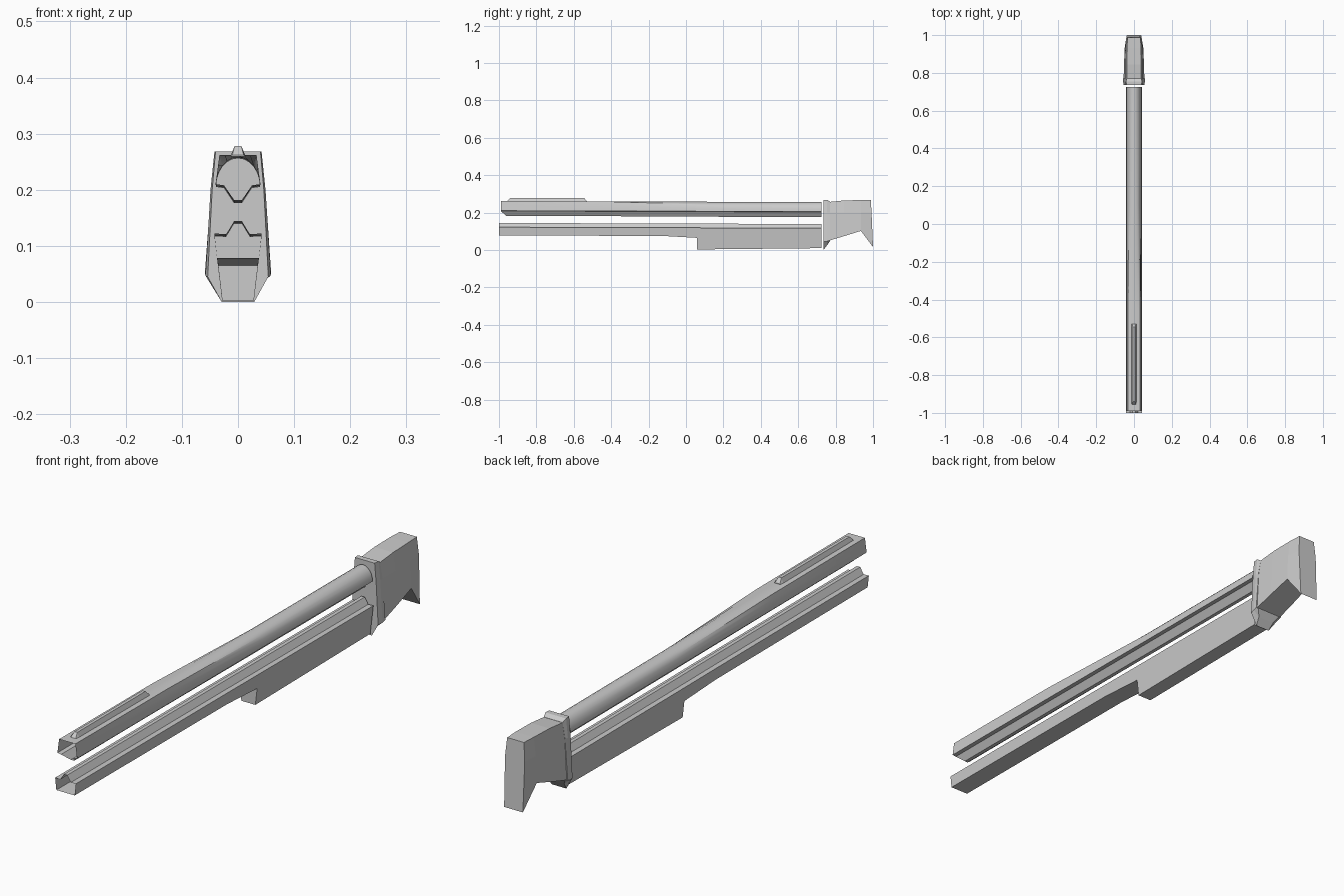
import bpy, bmesh, math

if "Cube" in bpy.data.objects:
    bpy.data.objects.remove(bpy.data.objects["Cube"])


def mirror(half):
    """Half profile of (x, z), top to bottom -> closed symmetric profile."""
    return half + [(-x, z) for x, z in reversed(half)]


def loft(name, sections, caps=True, smooth=False):
    """Skin matching closed loops of 3D points."""
    bm = bmesh.new()
    rings = [[bm.verts.new(p) for p in s] for s in sections]
    n = len(rings[0])
    for a, b in zip(rings, rings[1:]):
        for i in range(n):
            j = (i + 1) % n
            bm.faces.new((a[i], a[j], b[j], b[i]))
    if caps:
        bm.faces.new(rings[0])
        bm.faces.new(rings[-1])
    bmesh.ops.remove_doubles(bm, verts=bm.verts, dist=1e-5)
    bmesh.ops.recalc_face_normals(bm, faces=bm.faces)
    mesh = bpy.data.meshes.new(name)
    bm.to_mesh(mesh)
    bm.free()
    ob = bpy.data.objects.new(name, mesh)
    bpy.context.collection.objects.link(ob)
    if smooth:
        bpy.ops.object.select_all(action='DESELECT')
        ob.select_set(True)
        bpy.context.view_layer.objects.active = ob
        bpy.ops.object.shade_smooth_by_angle(angle=math.radians(30))
    return ob


def at(y, profile):
    return [(x, y, z) for x, z in profile]


# Upper rail: hollow, flat-topped at the front, rounded towards the back
def rail_section(y, roundness, top, base, keel, keel_y=None):
    half = []
    for i in range(7):
        t = i / 6
        a = math.radians(90 * (1 - t))
        rx, rz = 0.039 * math.cos(a), base + (top - base) * math.sin(a)
        if i <= 3:
            fx, fz = 0.033 * i / 3, top
        else:
            k = (i - 3) / 3
            fx, fz = 0.033 + 0.007 * k, top + (base - top) * k
        half.append((fx + (rx - fx) * roundness, fz + (rz - fz) * roundness))
    half += [(0.025, base - 0.002), (0.007, keel)]
    pts = at(y, half + [(-x, z) for x, z in reversed(half[1:])])
    if keel_y is not None:
        pts = [(x, keel_y if z == keel else py, z) for x, py, z in pts]
    return pts


loft("upper_rail", [
    rail_section(-0.99, 0, 0.262, 0.210, 0.182, -0.96),
    rail_section(-0.45, 0, 0.260, 0.209, 0.181),
    rail_section(0.10, 1, 0.258, 0.207, 0.178),
    rail_section(0.725, 1, 0.256, 0.205, 0.176)], caps=False, smooth=True)

# Raised rib on top of the rail
loft("top_rib", [
    at(y, mirror([(tw, tz), (0.014, 0.259)]))
    for y, tw, tz in [(-0.955, 0.010, 0.262), (-0.94, 0.006, 0.278),
                      (-0.545, 0.006, 0.278), (-0.53, 0.010, 0.262)]])


# Lower handguard: hollow shell with ridge on top and a stepped underside
def guard_section(y, bottom, drop):
    w = 0.042 - 0.014 * (0.12 - bottom) / 0.12
    return at(y, mirror([(0.007, 0.144 - drop), (0.021, 0.121 - drop),
                         (0.042, 0.122 - drop), (w, bottom)]))


loft("lower_handguard", [
    guard_section(-1.0, 0.078, 0), guard_section(-0.12, 0.075, 0.002),
    guard_section(0.06, 0.065, 0.003), guard_section(0.06, 0.003, 0.003),
    guard_section(0.725, 0.010, 0.005)], caps=False)

# Collar plate joining the rails to the butt
loft("collar", [
    at(0.735, mirror([(0.040, 0.268), (0.046, 0.20), (0.054, 0.045), (0.029, 0.0)])),
    at(0.755, mirror([(0.042, 0.268), (0.049, 0.20), (0.058, 0.047), (0.034, 0.026)])),
    at(0.770, mirror([(0.038, 0.258), (0.048, 0.20), (0.059, 0.052), (0.048, 0.048)]))])


# Butt: notched underside and a slightly bent end plate
def butt_section(y, top, bottom, wt, wm, wb, bend=(0, 0, 0)):
    half = [(wt, y + bend[0], top), (wm, y + bend[1], 0.20), (wb, y + bend[2], bottom)]
    return half + [(-x, yy, z) for x, yy, z in reversed(half)]


loft("butt", [
    butt_section(0.765, 0.257, 0.050, 0.038, 0.047, 0.055),
    butt_section(0.845, 0.265, 0.074, 0.038, 0.047, 0.053),
    butt_section(0.935, 0.267, 0.102, 0.037, 0.045, 0.049),
    butt_section(0.988, 0.267, 0.016, 0.034, 0.040, 0.038, (0, 0.004, 0.012))])
